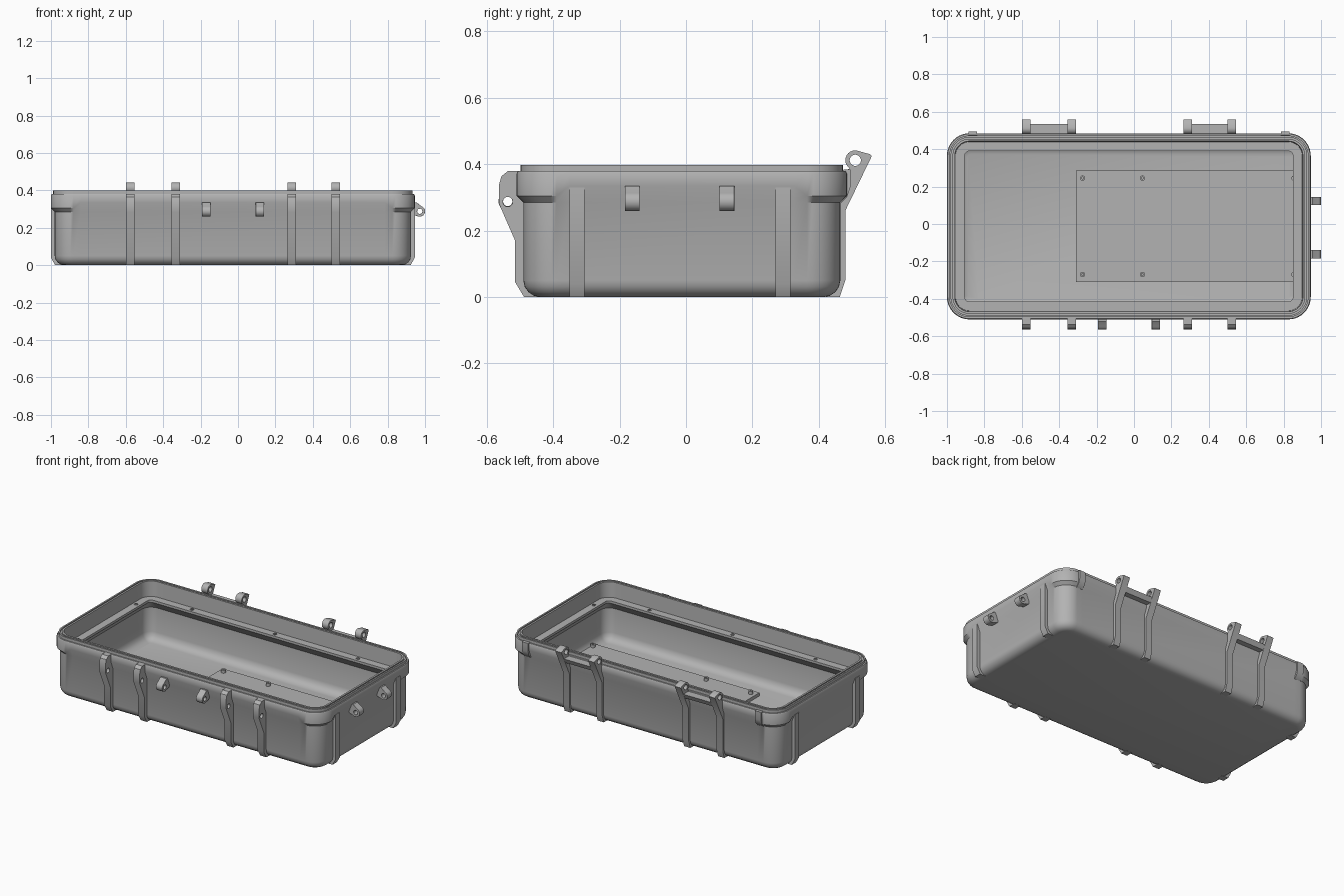
import bpy, bmesh
from math import sin, cos, pi, radians
from mathutils import Matrix, Vector

if "Cube" in bpy.data.objects:
    bpy.data.objects.remove(bpy.data.objects["Cube"], do_unlink=True)

grey = bpy.data.materials.new("plain_grey")
grey.use_nodes = True
grey.diffuse_color = (0.45, 0.45, 0.45, 1)
grey.node_tree.nodes["Principled BSDF"].inputs["Base Color"].default_value = grey.diffuse_color

CX, CY = -0.0275, -0.0125      # centre of the tub
HX, HY = 0.9725, 0.4975        # half size at the rim
RADIUS = 0.12


def add_object(name, mesh):
    mesh.materials.clear()
    mesh.materials.append(grey)
    obj = bpy.data.objects.new(name, mesh)
    bpy.context.collection.objects.link(obj)
    bpy.ops.object.select_all(action='DESELECT')
    obj.select_set(True)
    bpy.context.view_layer.objects.active = obj
    bpy.ops.object.shade_smooth_by_angle(angle=radians(32))
    return obj


def arc(cx, cy, r, start=0, end=360, n=20):
    closed = end - start == 360
    steps = n if closed else n - 1
    return [(cx + r * cos(radians(start + (end - start) * i / steps)),
             cy + r * sin(radians(start + (end - start) * i / steps))) for i in range(n)]


def prism(name, outlines, width, matrix):
    """Extrude a filled outline; any further outlines become holes."""
    curve = bpy.data.curves.new(name + "_outline", 'CURVE')
    curve.dimensions = '2D'
    curve.fill_mode = 'BOTH'
    curve.extrude = width / 2
    for points in outlines:
        spline = curve.splines.new('POLY')
        spline.points.add(len(points) - 1)
        for point, (u, v) in zip(spline.points, points):
            point.co = (u, v, 0, 1)
        spline.use_cyclic_u = True
    temp = bpy.data.objects.new(name + "_temp", curve)
    bpy.context.collection.objects.link(temp)
    deps = bpy.context.evaluated_depsgraph_get()
    mesh = bpy.data.meshes.new_from_object(temp.evaluated_get(deps))
    bpy.data.objects.remove(temp, do_unlink=True)
    bpy.data.curves.remove(curve)
    bm = bmesh.new()
    bm.from_mesh(mesh)
    bmesh.ops.remove_doubles(bm, verts=bm.verts, dist=1e-5)
    bmesh.ops.recalc_face_normals(bm, faces=bm.faces)
    bm.to_mesh(mesh)
    bm.free()
    mesh.transform(matrix)
    return add_object(name, mesh)


def on_side(side, along):
    """Frame on a rim face: first axis outward, second axis up."""
    out = Vector({"front": (0, -1, 0), "back": (0, 1, 0),
                  "left": (1, 0, 0), "right": (-1, 0, 0)}[side])
    up = Vector((0, 0, 1))
    if out.x:
        origin = Vector((CX + out.x * HX, along, 0))
    else:
        origin = Vector((along, CY + out.y * HY, 0))
    m = Matrix((out, up, out.cross(up))).transposed().to_4x4()
    m.translation = origin
    return m


# Tub: rounded rectangles lofted from the underside, over the rim, to the floor
def ring(bm, inset, z_mid, z_corner):
    r = max(RADIUS - inset, 0.02)
    x, y = HX - inset - r, HY - inset - r
    verts = []
    for k, (sx, sy) in enumerate([(1, 1), (-1, 1), (-1, -1), (1, -1)]):
        points = [(px, py, z_corner) for px, py in
                  arc(CX + sx * x, CY + sy * y, r, k * 90, k * 90 + 90, 11)]
        for at, step in ((0, 1), (-1, 0)):
            # blend points on the straights beside each corner
            px, py, _ = points[at]
            horizontal = (k + (at == -1)) % 2 == 1
            shift = 0.04
            blend = (px - sx * shift, py, z_mid) if horizontal else (px, py - sy * shift, z_mid)
            if at == 0:
                points.insert(0, blend)
            else:
                points.append(blend)
        verts += [bm.verts.new(p) for p in points]
    return verts


outside = [(0.07, 0), (0.051, 0.004), (0.035, 0.015), (0.024, 0.031), (0.02, 0.05), (0.02, 0.285)]
rim = [(0, 0.372), (0.004, 0.38), (0.012, 0.38), (0.012, 0.398), (0.022, 0.398),
       (0.022, 0.388), (0.03, 0.388), (0.03, 0.398), (0.042, 0.398), (0.046, 0.30)]
inside = [(0.095, 0.30), (0.095, 0.285), (0.055, 0.235), (0.06, 0.08),
          (0.068, 0.055), (0.085, 0.038), (0.11, 0.03)]
levels = [(i, z, z) for i, z in outside] + [(0, 0.335, 0.305)]
levels += [(i, z, z) for i, z in rim + inside]

bm = bmesh.new()
rings = [ring(bm, *level) for level in levels]
for low, high in zip(rings, rings[1:]):
    for i in range(len(low)):
        j = (i + 1) % len(low)
        bm.faces.new((low[i], low[j], high[j], high[i]))
bm.faces.new(rings[0][::-1])
bm.faces.new(rings[-1])
bmesh.ops.recalc_face_normals(bm, faces=bm.faces)
tub_mesh = bpy.data.meshes.new("tub")
bm.to_mesh(tub_mesh)
bm.free()
add_object("tub", tub_mesh)

# Side profiles: distance out from the rim face, height
foot = [(-0.035, 0.06), (-0.065, 0.01), (-0.065, 0), (-0.022, 0)]
end_rib = foot + [(0, 0.04), (0, 0.33), (-0.035, 0.33)]
latch_rib = foot + [(0.005, 0.045), (0.005, 0.17), (0.053, 0.28), (0.053, 0.34),
                    (0.046, 0.364), (0.026, 0.38), (-0.01, 0.38), (-0.035, 0.36)]
hinge_ear = foot + [(-0.005, 0.05), (-0.005, 0.26), (0.075, 0.425), (0.07, 0.43)]
hinge_ear += arc(0.025, 0.412, 0.03, 85, 235, 10) + [(-0.01, 0.378), (-0.035, 0.36)]
padlock_lug = [(-0.04, 0.285), (-0.015, 0.272)] + arc(0.026, 0.288, 0.029, 240, 430, 14)
padlock_lug += [(0.01, 0.335), (-0.04, 0.335)]
gusset = [(-0.035, 0.27), (-0.02, 0.28), (0, 0.30), (0.01, 0.33), (0.01, 0.384), (-0.01, 0.384), (-0.035, 0.36)]
hinge_web = [(-0.03, 0.345), (0.035, 0.345), (0.05, 0.375), (-0.03, 0.375)]

for x in (-0.577, -0.333, 0.287, 0.523):
    prism("latch_rib", [latch_rib, arc(0.027, 0.287, 0.015)], 0.045, on_side("front", x))
    prism("hinge_ear", [hinge_ear, arc(0.025, 0.412, 0.017)], 0.045, on_side("back", x))

for x in (-0.455, 0.405):
    prism("hinge_web", [hinge_web], 0.22, on_side("back", x))

for x in (-0.862, 0.808):
    prism("rim_gusset", [gusset], 0.045, on_side("back", x))

for side in ("left", "right"):
    for y in (-0.328, 0.292):
        prism("end_rib", [end_rib], 0.045, on_side(side, y))

lug_spots = [("front", -0.17), ("front", 0.117), ("left", -0.162), ("left", 0.123)]
for side, along in lug_spots:
    lug = prism("padlock_lug", [padlock_lug, arc(0.027, 0.288, 0.014)], 0.045, on_side(side, along))
    bevel = lug.modifiers.new("soft_edges", 'BEVEL')
    bevel.width = 0.006
    bevel.segments = 2
    bevel.limit_method = 'ANGLE'
    bevel.angle_limit = radians(50)

# Mounting plate on the floor
plate = [(-0.31, -0.31), (0.87, -0.31), (0.87, 0.285), (-0.31, 0.285)]
prism("mounting_plate", [plate], 0.022, Matrix.Translation((0, 0, 0.04)))

# Plate screws and ledge inserts are short tubes
for x in (-0.275, 0.045, 0.855):
    for y in (-0.27, 0.245):
        prism("plate_screw", [arc(0, 0, 0.014, n=16), arc(0, 0, 0.006, n=6)], 0.02,
              Matrix.Translation((x, y, 0.06)))

ledge_spots = [(x, y) for x in (-0.93, 0.877) for y in (-0.31, 0.285)]
ledge_spots += [(x, y) for x in (-0.62, -0.025, 0.57) for y in (-0.44, 0.415)]
for x, y in ledge_spots:
    prism("ledge_insert", [arc(0, 0, 0.011, n=16), arc(0, 0, 0.006, n=12)], 0.008,
          Matrix.Translation((x, y, 0.3)))
